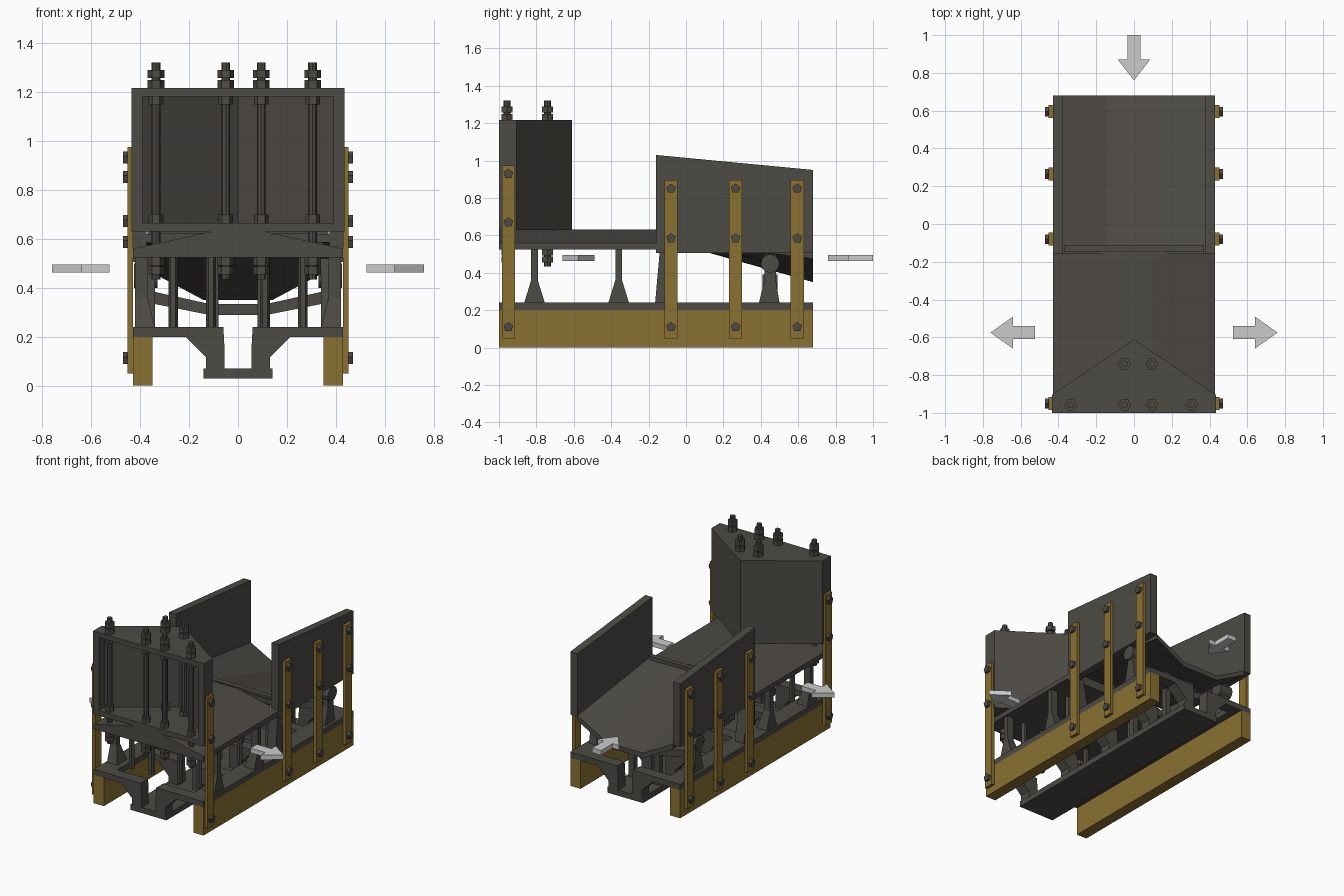
import bpy, bmesh, math
from mathutils import Vector

if "Cube" in bpy.data.objects:
    bpy.data.objects.remove(bpy.data.objects["Cube"])


def material(name, rgb):
    m = bpy.data.materials.new(name)
    m.diffuse_color = (*rgb, 1)
    m.use_nodes = True
    m.node_tree.nodes["Principled BSDF"].inputs["Base Color"].default_value = m.diffuse_color
    return m


STEEL = material("dark steel", (0.075, 0.069, 0.058))
WOOD = material("brown wood", (0.255, 0.165, 0.032))
ARROW = material("light grey", (0.6, 0.6, 0.6))


def finish(name, bm, mat):
    bmesh.ops.recalc_face_normals(bm, faces=bm.faces)
    me = bpy.data.meshes.new(name)
    bm.to_mesh(me)
    bm.free()
    me.materials.append(mat)
    ob = bpy.data.objects.new(name, me)
    bpy.context.collection.objects.link(ob)
    return ob


def loft(name, a, b, mat=STEEL):
    """Solid between two matching rings of points."""
    bm = bmesh.new()
    va = [bm.verts.new(p) for p in a]
    vb = [bm.verts.new(p) for p in b]
    bm.faces.new(va)
    bm.faces.new(vb[::-1])
    n = len(a)
    for i in range(n):
        j = (i + 1) % n
        bm.faces.new((va[i], vb[i], vb[j], va[j]))
    return finish(name, bm, mat)


def prism(name, pts, axis, lo, hi, mat=STEEL):
    """Extrude a 2D outline along an axis."""
    place = {'x': lambda p, t: (t, p[0], p[1]),
             'y': lambda p, t: (p[0], t, p[1]),
             'z': lambda p, t: (p[0], p[1], t)}[axis]
    return loft(name, [place(p, lo) for p in pts], [place(p, hi) for p in pts], mat)


def box(name, x, y, z, mat=STEEL):
    return prism(name, [(x[0], y[0]), (x[1], y[0]), (x[1], y[1]), (x[0], y[1])], 'z', z[0], z[1], mat)


def ngon(cx, cy, r, n, turn=0.0):
    return [(cx + r * math.cos(turn + math.tau * i / n),
             cy + r * math.sin(turn + math.tau * i / n)) for i in range(n)]


# Base: keel plate and cross brackets
box("keel_plate", (-.14, .14), (-1, .68), (.03, .07))
half = [(.42, .2), (.42, .24), (.06, .24), (.055, .15), (.055, .07), (.13, .07), (.13, .115), (.215, .2)]
for s in (-1, 1):
    for y in (-.96, -.55, -.14, .27, .64):
        prism("keel_bracket", [(s * x, z) for x, z in half], 'y', y - .04, y + .04)
    # Wooden rails with steel caps
    xs = sorted((s * .35, s * .43))
    box("rail", xs, (-1, .68), (0, .2), WOOD)
    box("rail_cap", sorted((s * .3, s * .43)), (-1, .68), (.2, .24))

    # Flared deck legs
    for y in (-.81, -.36):
        foot = [(s * .42, y - .055), (s * .34, y - .055), (s * .34, y + .055), (s * .42, y + .055)]
        neck = [(s * .42, y - .018), (s * .37, y - .018), (s * .37, y + .018), (s * .42, y + .018)]
        loft("leg_foot", [(*p, .24) for p in foot], [(*p, .36) for p in neck])
        prism("leg_post", neck, 'z', .36, .55)
        for x in (.11, .265):
            prism("inner_post", ngon(s * x, y, .02, 6), 'z', .22, .55)

    # Leg at the front of the chute
    prism("chute_front_leg", [(-.165, .24), (-.06, .24), (-.11, .52), (-.14, .52)], 'x', *sorted((s * .34, s * .41)))
    # Chute pivot support
    prism("pivot_leg", [(.39, .24), (.5, .24), (.48, .36), (.48, .5), (.42, .5), (.42, .36)],
          'x', *sorted((s * .35, s * .41)))
    prism("pivot_barrel", ngon(.45, .45, .05, 12), 'x', *sorted((s * .33, s * .425)))

    # Sloping-topped side walls
    prism("side_wall", [(-.16, .505), (.68, .505), (.68, .95), (-.16, 1.03)],
          'x', *sorted((s * .375, s * .43)))

    # Wooden uprights and their bolts
    for y, top, heights in ((-.95, .975, (.11, .67, .93)),
                            (-.08, .895, (.11, .585, .85)),
                            (.265, .895, (.11, .585, .85)),
                            (.595, .895, (.11, .585, .85))):
        box("upright", sorted((s * .43, s * .452)), (y - .035, y + .035), (.05, top), WOOD)
        for z in heights:
            prism("upright_bolt", ngon(y, z, .027, 5, math.pi / 2), 'x', *sorted((s * .44, s * .47)))

    # Side arrows
    arrow = [(.525, -.61), (.64, -.61), (.64, -.66), (.76, -.575), (.64, -.49), (.64, -.54), (.525, -.54)]
    prism("side_arrow", [(s * x, y) for x, y in arrow], 'z', .463, .496, ARROW)

# Rear arrow
prism("rear_arrow", [(-.035, 1), (.035, 1), (.035, .87), (.085, .87), (0, .76), (-.085, .87), (-.035, .87)],
      'z', .463, .496, ARROW)

# Crowned deck
prism("deck", [(-.43, .525), (.43, .525), (.43, .56), (.1, .632), (-.1, .632), (-.43, .56)], 'y', -1, -.155)

# Rear chute: nearly flat at the deck, a trough at the back
xs = (-.375, -.14, .14, .375)


def section(y, side, mid, t):
    zs = (side, mid, mid, side)
    return [(x, y, z) for x, z in zip(xs, zs)] + [(x, y, z + t) for x, z in zip(xs[::-1], zs)]


loft("chute", section(-.155, .585, .59, .035), section(.68, .475, .35, .035))
box("chute_lip", (-.37, .37), (-.145, -.11), (.58, .635))
# Cradle under the chute
prism("chute_cradle", [(-.37, .34), (-.12, .29), (.12, .29), (.37, .34),
                       (.37, .39), (.12, .335), (-.12, .335), (-.37, .39)], 'y', .41, .49)
for x in (-.1, .1):
    box("cradle_post", (x - .02, x + .02), (.43, .47), (.07, .44))
    box("chute_post", (x - .02, x + .02), (-.14, -.1), (.24, .59))

# Wedge housing, open at the front
outer = [(-.435, -1), (-.435, -.905), (0, -.61), (.435, -.905), (.435, -1)]
inner = [(.39, -1), (.39, -.93), (0, -.66), (-.39, -.93), (-.39, -1)]
prism("housing_wall", outer + inner, 'z', .66, 1.19)
prism("housing_floor", outer, 'z', .63, .665)
prism("housing_roof", outer, 'z', 1.183, 1.217)

# Through bolts with nuts
for x, y in ((-.335, -.957), (-.05, -.957), (.095, -.957), (.305, -.957), (-.05, -.74), (.095, -.74)):
    prism("through_rod", ngon(x, y, .018, 8), 'z', .435, 1.322)
    for z0, z1, r in ((1.217, 1.25, .034), (1.258, 1.29, .034), (1.15, 1.183, .03),
                      (.665, .7, .03), (.492, .53, .034), (.455, .487, .034)):
        prism("rod_nut", ngon(x, y, r, 6), 'z', z0, z1)
